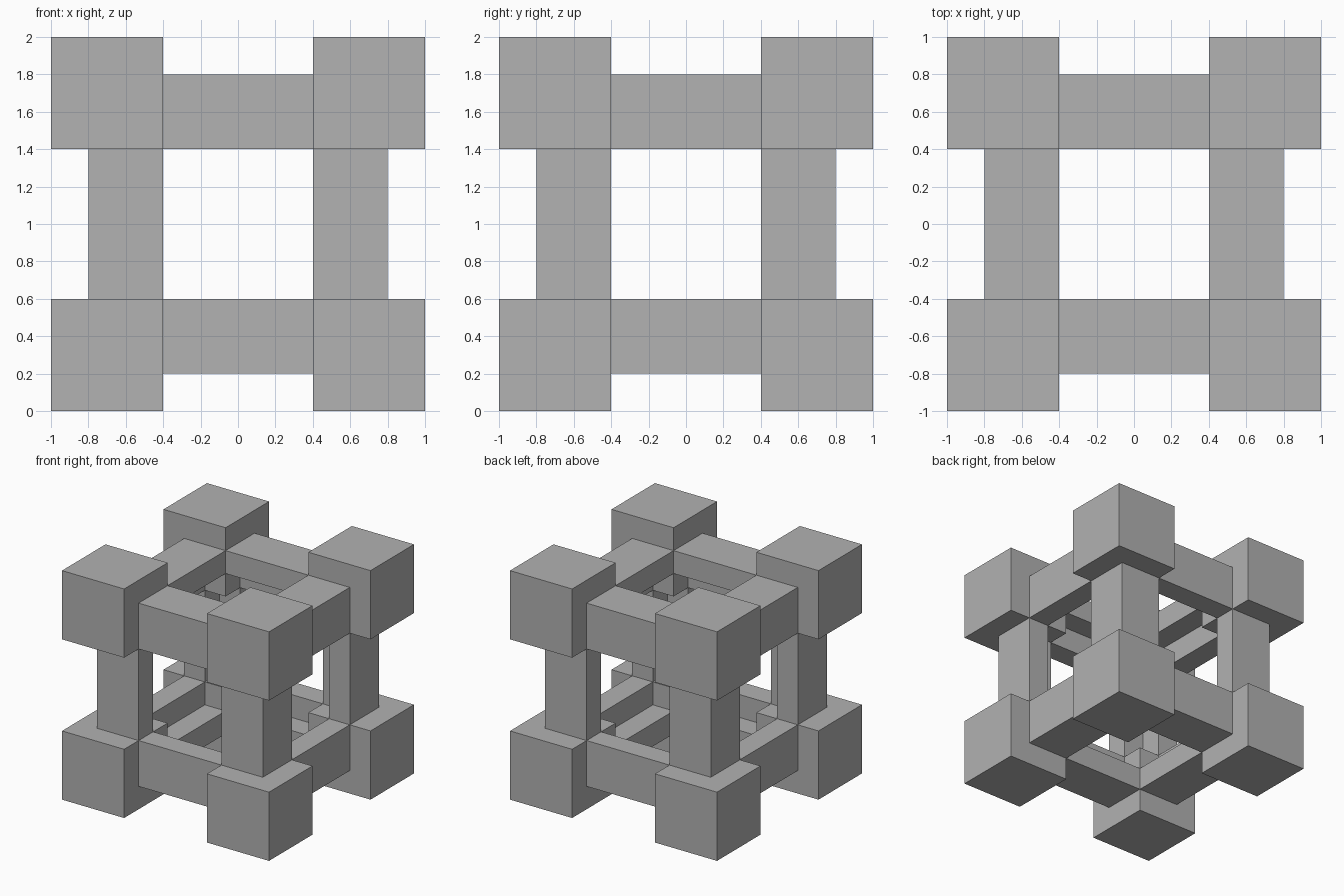
import bpy, bmesh
from itertools import product
from mathutils import Vector

if "Cube" in bpy.data.objects:
    bpy.data.objects.remove(bpy.data.objects["Cube"], do_unlink=True)

grey = bpy.data.materials.new("plain_grey")
grey.use_nodes = True
COLOUR = (0.445, 0.445, 0.445, 1)
grey.diffuse_color = COLOUR
grey.node_tree.nodes["Principled BSDF"].inputs["Base Color"].default_value = COLOUR

CENTRE = Vector((0, 0, 1))
INNER, STEP, OUTER = 0.4, 0.6, 0.8
# L-shaped section, notched on the side facing the middle of the frame
SECTION = [(STEP, INNER), (OUTER, INNER), (OUTER, OUTER),
           (INNER, OUTER), (INNER, STEP), (STEP, STEP)]


def finish(name, bm):
    bmesh.ops.recalc_face_normals(bm, faces=bm.faces)
    mesh = bpy.data.meshes.new(name)
    bm.to_mesh(mesh)
    bm.free()
    mesh.materials.append(grey)
    obj = bpy.data.objects.new(name, mesh)
    obj.location = CENTRE
    bpy.context.collection.objects.link(obj)


def corner_block(name, signs):
    bm = bmesh.new()
    bmesh.ops.create_cube(bm, size=0.6)
    bmesh.ops.translate(bm, verts=bm.verts, vec=Vector(signs) * 0.7)
    finish(name, bm)


def notched_beam(name, axis, su, sv):
    """Extrude the section along an axis, mirrored into one quadrant."""
    bm = bmesh.new()
    ring = []
    for u, v in SECTION:
        co = Vector()
        co[axis] = -INNER
        co[(axis + 1) % 3] = u * su
        co[(axis + 2) % 3] = v * sv
        ring.append(bm.verts.new(co))
    face = bm.faces.new(ring)
    result = bmesh.ops.extrude_face_region(bm, geom=[face], use_keep_orig=True)
    moved = [g for g in result["geom"] if isinstance(g, bmesh.types.BMVert)]
    along = Vector()
    along[axis] = 2 * INNER
    bmesh.ops.translate(bm, verts=moved, vec=along)
    finish(name, bm)


# Eight corner blocks
for sx, sy, sz in product((-1, 1), repeat=3):
    side = "left" if sx > 0 else "right"
    depth = "back" if sy > 0 else "front"
    level = "top" if sz > 0 else "bottom"
    corner_block(f"corner_block_{level}_{depth}_{side}", (sx, sy, sz))

# Four beams along each axis
for axis, kind in enumerate(("cross_beam", "side_beam", "post")):
    for i, (su, sv) in enumerate(product((-1, 1), repeat=2)):
        notched_beam(f"{kind}_{i + 1}", axis, su, sv)
